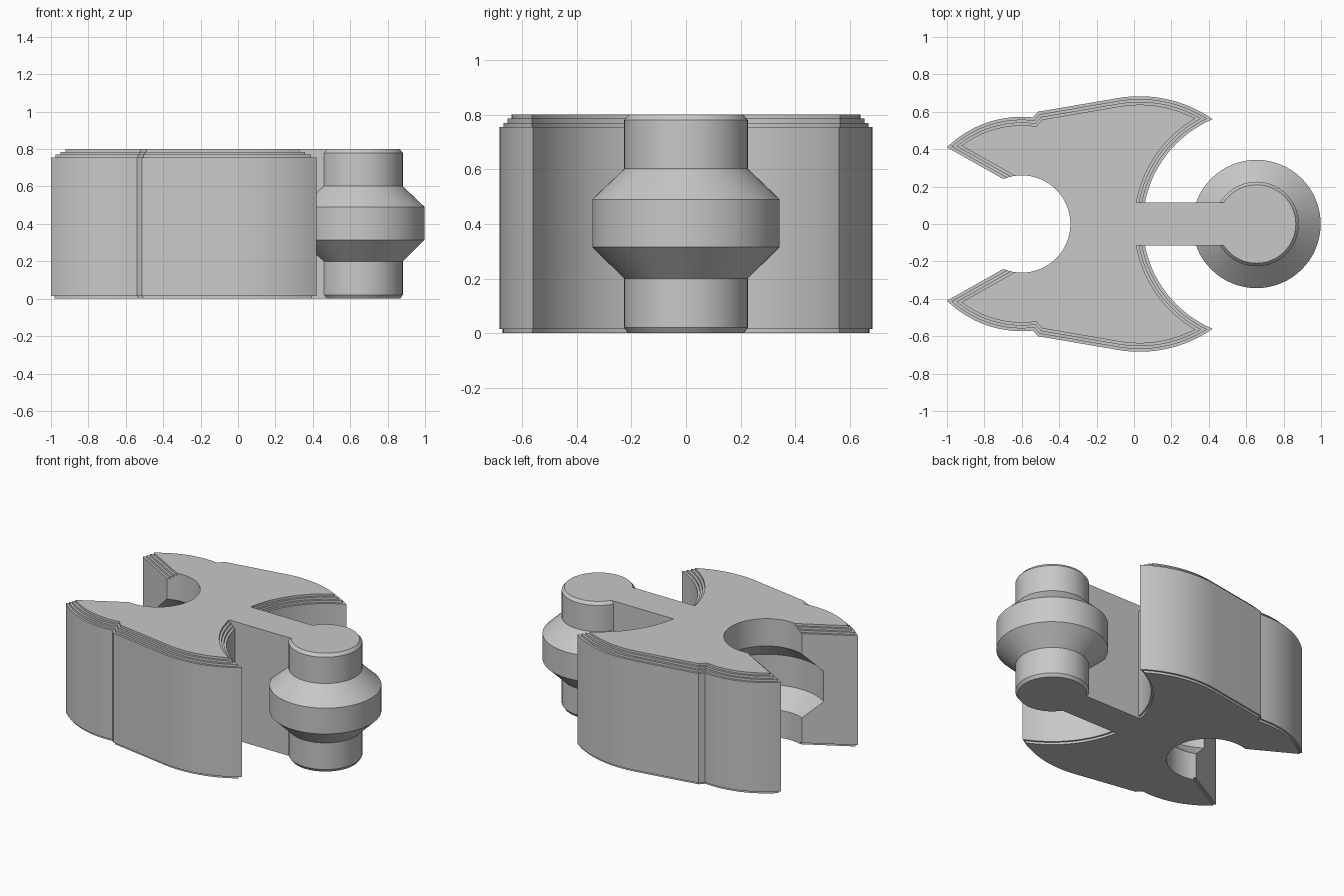
import bpy
import bmesh
from math import sin, cos, acos, atan2, sqrt, pi, radians, degrees

if "Cube" in bpy.data.objects:
    bpy.data.objects.remove(bpy.data.objects["Cube"])

grey = bpy.data.materials.new("plain grey")
grey.use_nodes = True
grey.diffuse_color = (0.58, 0.58, 0.58, 1)
grey.node_tree.nodes["Principled BSDF"].inputs["Base Color"].default_value = grey.diffuse_color

SOCKET_X, FLANK_X, KNOB_X, HEIGHT = -0.6, 0.03, 0.655, 0.8


def arc(cx, radius, start, end, steps):
    angles = [radians(start + (end - start) * i / steps) for i in range(steps + 1)]
    return [(cx + radius * cos(a), radius * sin(a)) for a in angles]


def body_outline(d):
    """Counter-clockwise body outline, moved inward by d."""
    bay, flank, jaw, mouth = 0.607 + d, 0.683 - d, 0.573 - d, 0.161 + d
    # Horn tip: where the bay circle meets the flank circle
    gap = KNOB_X - FLANK_X
    a = (flank ** 2 - bay ** 2 + gap ** 2) / (2 * gap)
    h = sqrt(flank ** 2 - a ** 2)
    half = arc(KNOB_X, bay, 180, degrees(atan2(h, a - gap)), 24)
    half += arc(FLANK_X, flank, degrees(atan2(h, a)), 100, 16)[1:]
    # Notch between flank and jaw, then the jaw up to its tip
    half.append((-0.513 + 0.51 * d, 0.6 - 0.925 * d))
    half += arc(SOCKET_X, jaw, 84 - 55 * d, 60.6 + degrees(acos(mouth / jaw)), 16)
    # Mouth wall running into the socket
    half += arc(SOCKET_X, 0.235, 60.6 - degrees(acos(mouth / 0.235)), 0, 1)[:1]
    return half + [(x, -y) for x, y in reversed(half[1:])]


def skin(name, rings):
    """Solid through a rising stack of counter-clockwise rings."""
    bm = bmesh.new()
    loops = [[bm.verts.new(p) for p in ring] for ring in rings]
    count = len(loops[0])
    for low, high in zip(loops, loops[1:]):
        for i in range(count):
            j = (i + 1) % count
            bm.faces.new((low[i], low[j], high[j], high[i]))
    bm.faces.new(loops[0][::-1])
    bm.faces.new(loops[-1])
    mesh = bpy.data.meshes.new(name)
    bm.to_mesh(mesh)
    bm.free()
    mesh.materials.append(grey)
    obj = bpy.data.objects.new(name, mesh)
    bpy.context.collection.objects.link(obj)
    return obj


def lathe(name, cx, profile, sides=64):
    return skin(name, [[(cx + r * cos(2 * pi * i / sides), r * sin(2 * pi * i / sides), z)
                        for i in range(sides)] for r, z in profile])


# Body with a stepped upper rim and a small step underneath
levels = [(0, 0.012), (0.015, 0.012), (0.015, 0), (0.755, 0), (0.755, 0.015),
          (0.77, 0.015), (0.77, 0.03), (0.785, 0.03), (0.785, 0.045), (HEIGHT, 0.045)]
body = skin("body", [[(x, y, z) for x, y in body_outline(d)] for z, d in levels])

# Socket hollow, a slightly larger copy of the knob shape
cutter = lathe("socket_cutter", SOCKET_X, [(0.26, -0.1), (0.26, 0.186), (0.375, 0.3),
                                           (0.375, 0.505), (0.26, 0.615), (0.26, 0.9)])
cutter.hide_render = True
cut = body.modifiers.new("socket", "BOOLEAN")
cut.operation = "DIFFERENCE"
cut.solver = "EXACT"
cut.object = cutter
bpy.context.view_layer.objects.active = body
bpy.ops.object.modifier_apply(modifier=cut.name)
bpy.data.objects.remove(cutter)

# Neck joining body and knob
corners = [(-0.01, -0.115), (0.49, -0.115), (0.49, 0.115), (-0.01, 0.115)]
neck = skin("neck", [[(x, y, z) for x, y in corners] for z in (0, HEIGHT)])

# Knob with flared middle and chamfered ends
knob = lathe("knob", KNOB_X, [(0.212, 0), (0.226, 0.02), (0.226, 0.2), (0.343, 0.315),
                              (0.343, 0.49), (0.226, 0.602), (0.226, 0.78), (0.21, HEIGHT)])

for obj in (body, neck, knob):
    bpy.ops.object.select_all(action="DESELECT")
    obj.select_set(True)
    bpy.context.view_layer.objects.active = obj
    bpy.ops.object.shade_smooth_by_angle(angle=radians(25))
